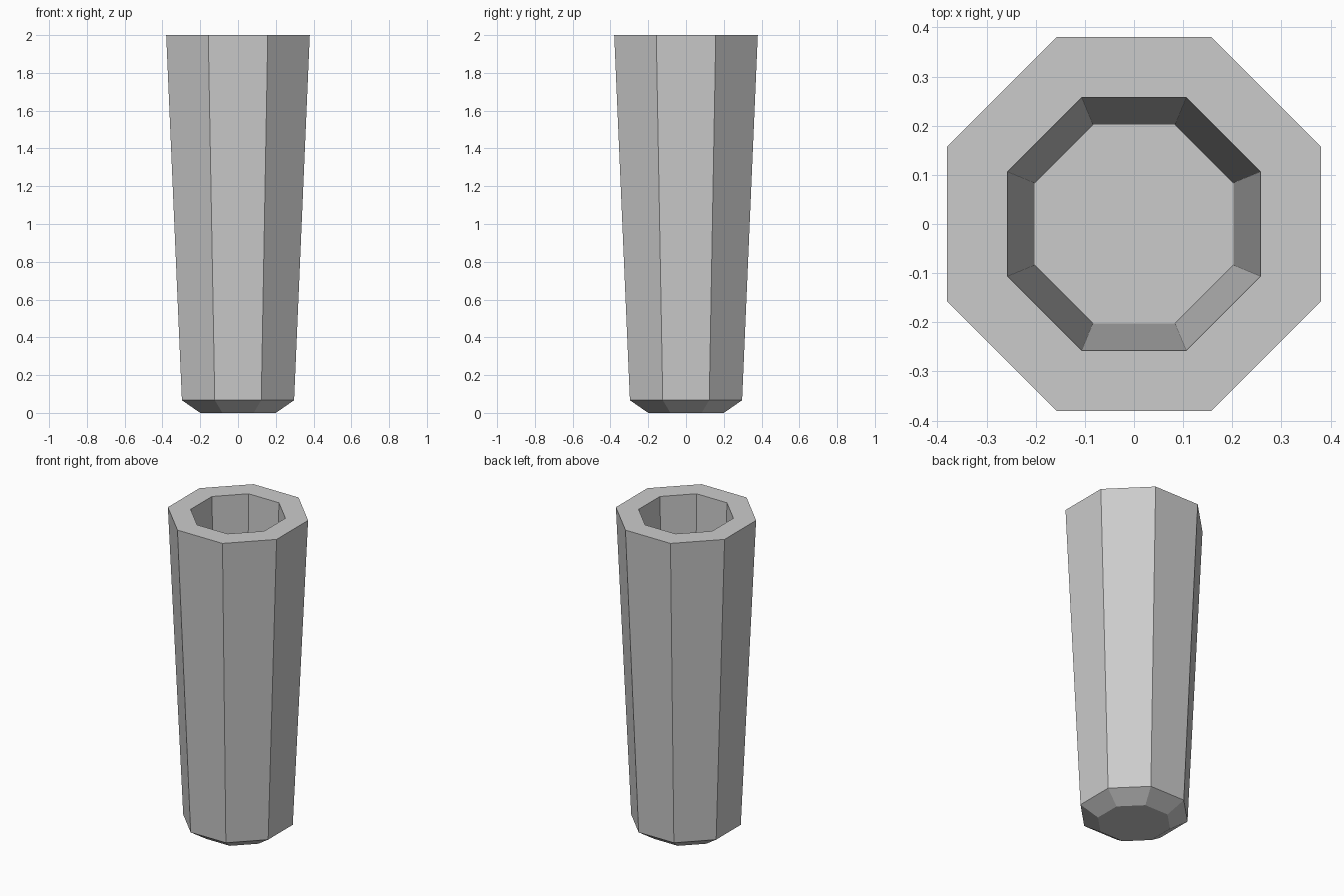
import bpy, bmesh, math

if "Cube" in bpy.data.objects:
    bpy.data.objects.remove(bpy.data.objects["Cube"])

SIDES = 8
# Profile from outer base, up the wall, over the rim and down into the hollow:
# (distance to the flat side, height)
PROFILE = [(0.20, 0.0), (0.297, 0.067), (0.38, 2.0), (0.257, 2.0), (0.202, 0.03)]


def add_ring(bm, apothem, z):
    r = apothem / math.cos(math.pi / SIDES)
    angles = [2 * math.pi * (i + 0.5) / SIDES for i in range(SIDES)]
    return [bm.verts.new((r * math.cos(a), r * math.sin(a), z)) for a in angles]


# Tapered octagonal cup
bm = bmesh.new()
rings = [add_ring(bm, a, z) for a, z in PROFILE]
for lower, upper in zip(rings, rings[1:]):
    for i in range(SIDES):
        j = (i + 1) % SIDES
        bm.faces.new((lower[i], lower[j], upper[j], upper[i]))

# Underside and inner floor
bm.faces.new(rings[0][::-1])
bm.faces.new(rings[-1])
bmesh.ops.recalc_face_normals(bm, faces=bm.faces)

mesh = bpy.data.meshes.new("tapered_cup")
bm.to_mesh(mesh)
bm.free()
bpy.context.collection.objects.link(bpy.data.objects.new("tapered_cup", mesh))
